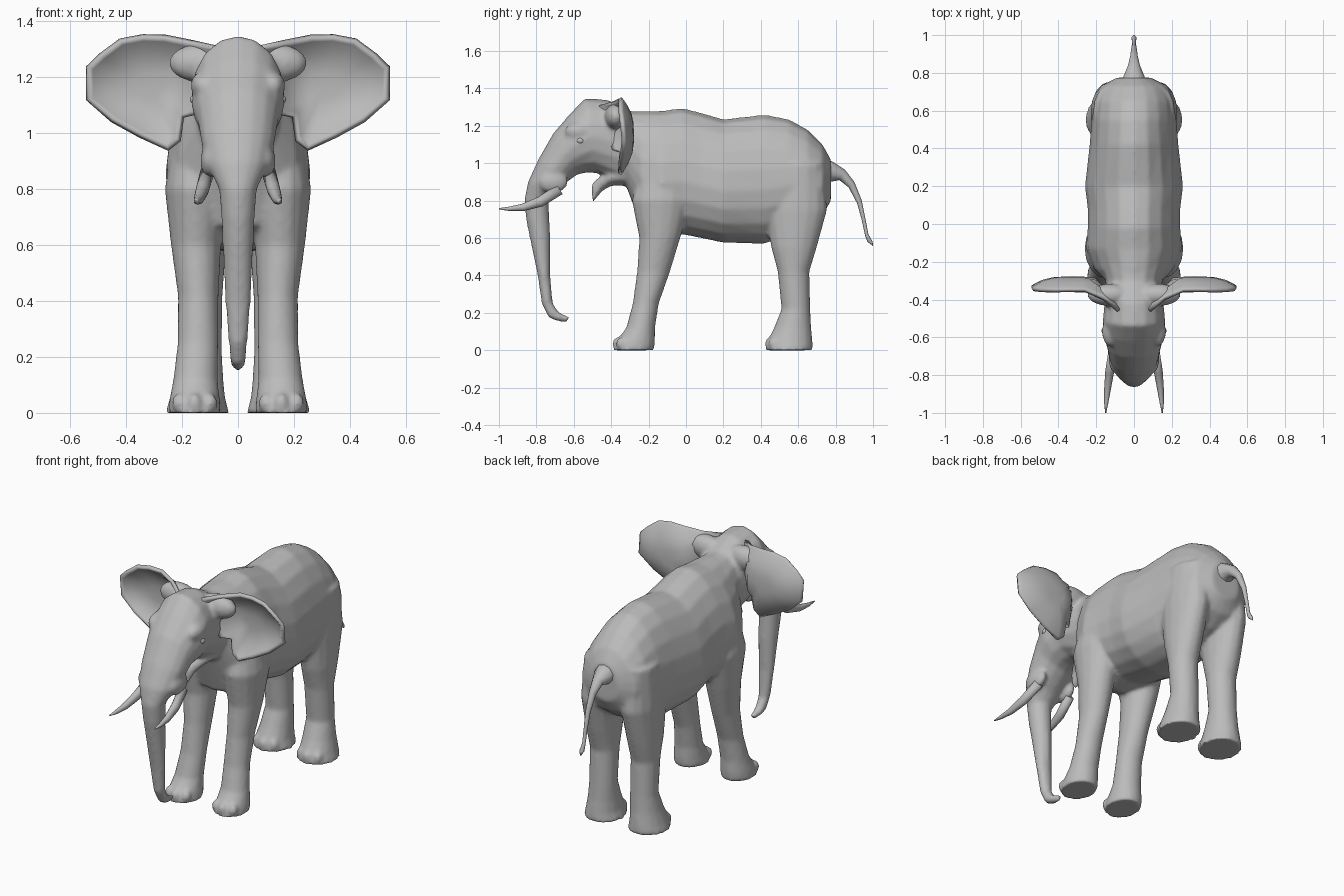
import bpy, bmesh, math
from mathutils import Vector, Matrix

cube = bpy.data.objects.get("Cube")
if cube:
    bpy.data.objects.remove(cube)

grey = bpy.data.materials.new("hide_grey")
grey.use_nodes = True
COLOUR = (0.5, 0.5, 0.5, 1)
grey.diffuse_color = COLOUR
grey.node_tree.nodes["Principled BSDF"].inputs["Base Color"].default_value = COLOUR


def loft(bm, rows, side=1, sides=16, egg=0.0):
    """Skin rings given as (y1, z1, y2, z2, centre x, half width); egg moves the widest part."""
    rings = []
    for y1, z1, y2, z2, x, w in rows:
        a, b = Vector((0, y1, z1)), Vector((0, y2, z2))
        ring = []
        for i in range(sides):
            t = math.tau * i / sides
            c = math.cos(t)
            p = a.lerp(b, 0.5 - c / 2 + egg * (1 - c * c))
            p.x = side * (x + w * math.sin(t))
            ring.append(bm.verts.new(p))
        rings.append(ring)
    for r, s in zip(rings, rings[1:]):
        for i in range(sides):
            j = (i + 1) % sides
            bm.faces.new((r[i], r[j], s[j], s[i]))
    bm.faces.new(rings[0])
    bm.faces.new(rings[-1])


def ball(bm, centre, size):
    m = Matrix.Translation(centre) @ Matrix.Diagonal((*size, 1))
    bmesh.ops.create_uvsphere(bm, u_segments=14, v_segments=8, radius=1, matrix=m)


def finish(name, bm):
    bmesh.ops.recalc_face_normals(bm, faces=bm.faces)
    me = bpy.data.meshes.new(name)
    bm.to_mesh(me)
    bm.free()
    me.materials.append(grey)
    me.shade_smooth()
    ob = bpy.data.objects.new(name, me)
    bpy.context.collection.objects.link(ob)
    return ob


# Torso: y, top z, bottom z, half width
TORSO = [(-.32, 1.26, .88, .13), (-.24, 1.28, .66, .21), (-.13, 1.28, .61, .255),
         (-.02, 1.295, .62, .245), (.08, 1.27, .6, .245), (.2, 1.235, .575, .26),
         (.42, 1.26, .57, .235), (.55, 1.235, .62, .225), (.65, 1.18, .66, .215),
         (.73, 1.1, .72, .18), (.775, 1.02, .8, .09)]

# Head and trunk: upper edge y, z, lower edge y, z, half width
HEAD = [(-.15, 1.27, -.15, .75, .2), (-.3, 1.28, -.3, .88, .15), (-.42, 1.34, -.38, .9, .155),
        (-.54, 1.347, -.47, .945, .165), (-.62, 1.265, -.53, .95, .167),
        (-.71, 1.16, -.58, .94, .145), (-.79, 1.02, -.635, .9, .13),
        (-.845, .9, -.69, .855, .105), (-.865, .8, -.735, .8, .068), (-.855, .7, -.73, .7, .06),
        (-.835, .6, -.725, .6, .055), (-.793, .4, -.726, .4, .046),
        (-.772, .25, -.712, .25, .034), (-.735, .175, -.685, .21, .029),
        (-.69, .155, -.665, .195, .025), (-.63, .15, -.625, .18, .016)]

# Lower jaw
JAW = [(-.3, 1.02, -.3, .88, .11), (-.42, .96, -.4, .88, .085),
       (-.47, .92, -.45, .85, .05), (-.505, .89, -.5, .785, .025)]

# Legs: z, front y, back y, centre x, half width
FRONT_LEG = [(0, -.39, -.17, .155, .095), (.05, -.37, -.165, .155, .09),
             (.12, -.32, -.165, .152, .08), (.25, -.285, -.145, .143, .073),
             (.42, -.262, -.085, .142, .073), (.6, -.25, -.03, .15, .09),
             (.8, -.29, .03, .15, .112), (1, -.24, 0, .13, .1)]
HIND_LEG = [(0, .425, .68, .145, .115), (.05, .435, .677, .145, .1),
            (.12, .47, .67, .14, .088), (.22, .51, .665, .135, .078),
            (.42, .49, .66, .135, .08), (.55, .455, .7, .135, .09),
            (.75, .42, .755, .13, .1), (1, .45, .74, .115, .1)]

skin = bmesh.new()
loft(skin, [(y, top, y, low, 0, w) for y, top, low, w in TORSO], sides=20, egg=.08)
loft(skin, [(*row[:4], 0, row[4]) for row in HEAD])
loft(skin, [(*row[:4], 0, row[4]) for row in JAW])
for side in (-1, 1):
    for leg in (FRONT_LEG, HIND_LEG):
        loft(skin, [(f, z, b, z, x, w) for z, f, b, x, w in leg], side)
        # Toenails round the front of each foot
        for k in (-1, 0, 1):
            front, x = leg[0][1], leg[0][3]
            ball(skin, (side * (x + .055 * k), front + .025 + .02 * abs(k), .035), (.027, .03, .036))
    # Ear root, brow and tusk socket
    ball(skin, (side * .13, -.375, 1.25), (.12, .06, .07))
    ball(skin, (side * .125, -.57, 1.17), (.045, .08, .05))
    ball(skin, (side * .1, -.71, .9), (.035, .08, .06))
body = finish("body", skin)
remesh = body.modifiers.new("blend", 'REMESH')
remesh.mode = 'VOXEL'
remesh.voxel_size = .011
remesh.use_smooth_shade = True
soften = body.modifiers.new("soften", 'SMOOTH')
soften.factor = .5
soften.iterations = 7

# Tail
tail = bmesh.new()
loft(tail, [(.7, 1.05, .72, .87, 0, .08), (.79, 1.005, .77, .9, 0, .058),
            (.85, .965, .82, .91, 0, .033), (.9, .9, .87, .87, 0, .021),
            (.94, .8, .915, .785, 0, .015), (.96, .7, .94, .695, 0, .011),
            (.975, .62, .957, .615, 0, .01), (.998, .58, .97, .58, 0, .014),
            (1, .557, .99, .565, 0, .006)], sides=10)
finish("tail", tail)

# Ear outline, x and z
EAR = [(.08, 1.31), (.16, 1.325), (.26, 1.345), (.34, 1.347), (.42, 1.332), (.49, 1.28),
       (.538, 1.235), (.538, 1.12), (.45, 1.045), (.35, .99), (.25, .942), (.21, .975),
       (.2, 1.06), (.15, 1.07), (.1, 1.18)]
LEVELS = (1, .93, .75, .5, .25)


def ear_point(x, z, t):
    hinge = max(0, .21 - x)
    curl = .01 * math.sin(z * 18) * t
    return Vector((x, -.345 - .8 * hinge + .055 * (1 - t ** 3) + curl, z))


for side, label in ((-1, "right"), (1, "left")):
    ear = bmesh.new()
    cx, cz = .32, 1.17
    rings = []
    for t in LEVELS:
        ring = []
        for x, z in EAR:
            p = ear_point(cx + (x - cx) * t, cz + (z - cz) * t, t)
            p.x *= side
            ring.append(ear.verts.new(p))
        rings.append(ring)
    middle = ear_point(cx, cz, 0)
    middle.x *= side
    hub = ear.verts.new(middle)
    n = len(EAR)
    for i in range(n):
        j = (i + 1) % n
        for r, s in zip(rings, rings[1:]):
            ear.faces.new((r[i], r[j], s[j], s[i]))
        ear.faces.new((rings[-1][i], rings[-1][j], hub))
    ob = finish(label + "_ear", ear)
    thick = ob.modifiers.new("thickness", 'SOLIDIFY')
    thick.thickness = .02
    thick.offset = 0

    # Tusk
    tusk = bmesh.new()
    loft(tusk, [(-.69, .885, -.66, .835, .11, .026), (-.79, .82, -.765, .77, .128, .024),
                (-.88, .782, -.865, .745, .14, .018), (-.95, .767, -.945, .745, .147, .011),
                (-1, .76, -1, .753, .15, .003)], side, 12)
    finish(label + "_tusk", tusk)

    # Eye
    eye = bmesh.new()
    ball(eye, (side * .152, -.565, 1.12), (.02, .022, .018))
    finish(label + "_eye", eye)
